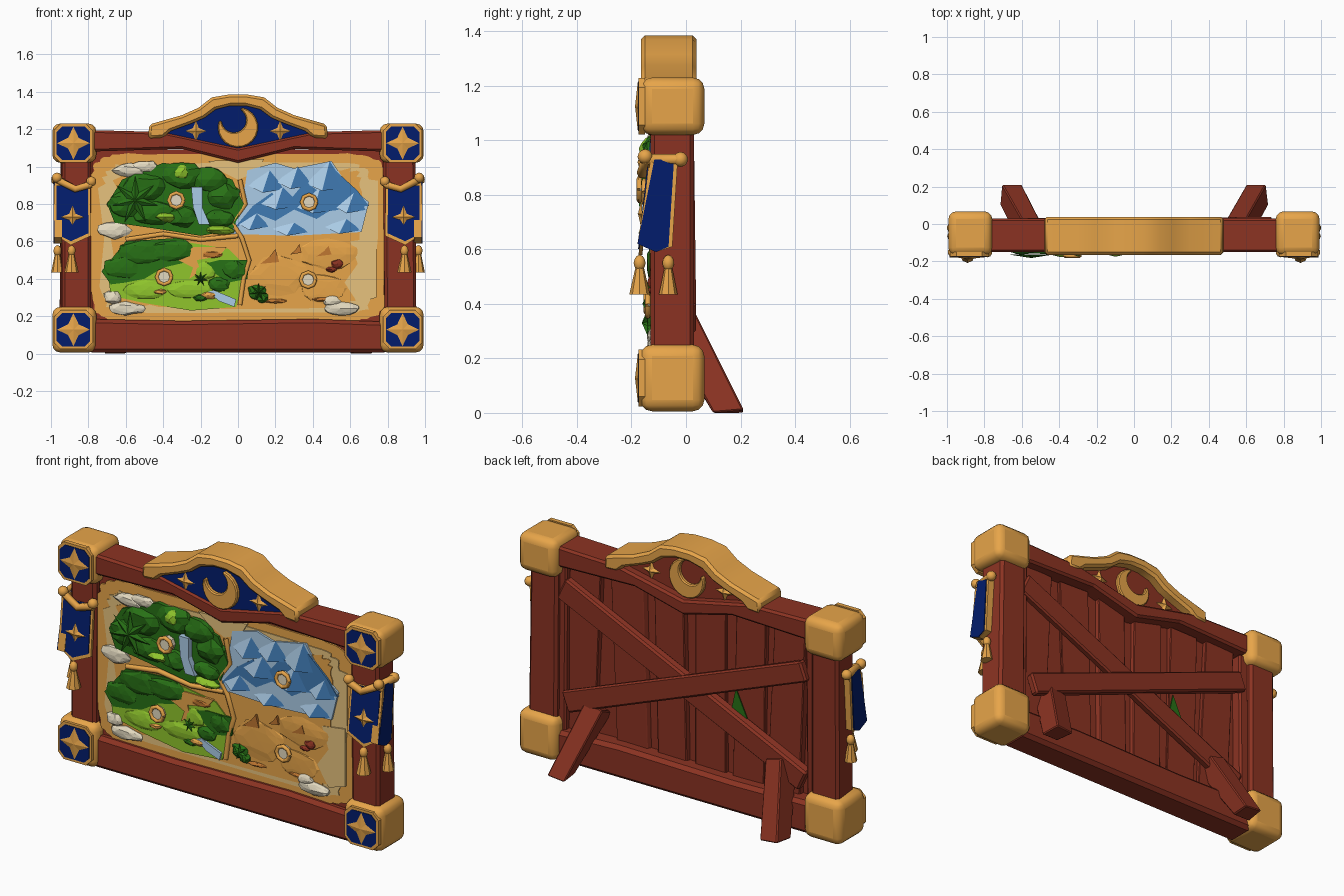
import bpy, bmesh, math, random
from mathutils import Vector

random.seed(4)
if "Cube" in bpy.data.objects:
    bpy.data.objects.remove(bpy.data.objects["Cube"])


def material(name, *rgb):
    col = [(c / 255) ** 2.2 for c in rgb] + [1]
    m = bpy.data.materials.new(name)
    m.use_nodes = True
    m.diffuse_color = col
    m.node_tree.nodes["Principled BSDF"].inputs["Base Color"].default_value = col
    return m


GOLD = material("gold", 234, 166, 76)
WOOD = material("red wood", 138, 54, 39)
NAVY = material("navy", 10, 34, 108)
PALE = material("pale parchment", 236, 198, 128)
GREEN = material("dark green", 44, 112, 28)
LIME = material("grass green", 142, 196, 48)
ICE = material("ice blue", 174, 208, 236)
BLUE = material("mountain blue", 66, 122, 178)
CREAM = material("cream", 226, 216, 190)
OCHRE = material("ochre", 190, 118, 52)


def make(name, bm, *mats, bevel=0, segments=1, smooth=False):
    bmesh.ops.recalc_face_normals(bm, faces=bm.faces)
    me = bpy.data.meshes.new(name)
    bm.to_mesh(me)
    bm.free()
    ob = bpy.data.objects.new(name, me)
    bpy.context.collection.objects.link(ob)
    for m in mats:
        me.materials.append(m)
    if bevel:
        b = ob.modifiers.new("bevel", "BEVEL")
        b.width, b.segments = bevel, segments
    if smooth:
        bpy.ops.object.select_all(action="DESELECT")
        ob.select_set(True)
        bpy.context.view_layer.objects.active = ob
        bpy.ops.object.shade_smooth_by_angle(angle=math.radians(50))
    return ob


def prism(name, pts, back, front, *mats, **kw):
    """Outline in x, z extruded along y."""
    bm = bmesh.new()
    face = bm.faces.new([bm.verts.new((x, back, z)) for x, z in pts])
    ext = bmesh.ops.extrude_face_region(bm, geom=[face])
    for v in ext["geom"]:
        if isinstance(v, bmesh.types.BMVert):
            v.co.y = front
    return make(name, bm, *mats, **kw)


def bar(name, a, b, width, depth, mat, bevel=0.01):
    a, b = Vector(a), Vector(b)
    axis = (b - a).normalized()
    side = axis.cross(Vector((0, 1, 0))).normalized()
    out = side.cross(axis)
    bm = bmesh.new()
    bmesh.ops.create_cube(bm, size=1)
    for v in bm.verts:
        c = v.co.copy()
        w = width * random.uniform(.88, 1.12)
        v.co = (a + b) / 2 + axis * c.z * (b - a).length + side * c.x * w + out * c.y * depth
        v.co.z = max(v.co.z, 0)
    return make(name, bm, mat, bevel=bevel)


def star(name, x, y, z, r, mat, points=4, waist=.4, rise=.014):
    bm = bmesh.new()
    n = points * 2
    rim = []
    for i in range(n):
        a, q = math.tau * i / n, r * (waist if i % 2 else 1)
        rim.append(bm.verts.new((x + q * math.sin(a), y, z + q * math.cos(a))))
    tip = bm.verts.new((x, y - rise, z))
    bm.faces.new(rim)
    for i in range(n):
        bm.faces.new((rim[i], rim[(i + 1) % n], tip))
    return make(name, bm, mat)


def ball(name, x, y, z, size, mat, jitter=0, cone=False, smooth=False):
    bm = bmesh.new()
    if cone:
        bmesh.ops.create_cone(bm, cap_ends=True, segments=8, radius1=1, radius2=.4, depth=2)
    else:
        bmesh.ops.create_icosphere(bm, subdivisions=2, radius=1)
    for v in bm.verts:
        k = 1 + random.uniform(-jitter, jitter)
        v.co = Vector((x, y, z)) + Vector([c * s * k for c, s in zip(v.co, size)])
    return make(name, bm, mat, smooth=smooth)


def cord(name, pts, radius, mat):
    cu = bpy.data.curves.new(name, "CURVE")
    cu.dimensions, cu.bevel_depth, cu.bevel_resolution = "3D", radius, 1
    sp = cu.splines.new("POLY")
    sp.points.add(len(pts) - 1)
    for p, q in zip(sp.points, pts):
        p.co = (*q, 1)
    cu.materials.append(mat)
    bpy.context.collection.objects.link(bpy.data.objects.new(name, cu))


def ragged(w, h, n=56, wobble=.012):
    pts = []
    for i in range(n):
        a = math.tau * i / n
        c, s = math.cos(a), math.sin(a)
        j = 1 + random.uniform(-wobble, wobble)
        pts.append((math.copysign(abs(c) ** .2, c) * w * j, .62 + math.copysign(abs(s) ** .2, s) * h * j))
    return pts


# Timber frame
prism("top_beam", [(-.8, 1.195), (-.4, 1.185), (0, 1.1), (.4, 1.185), (.8, 1.195), (.8, 1.08), (.3, 1.095),
                   (0, 1.02), (-.3, 1.095), (-.8, 1.08)], .03, -.15, WOOD, bevel=.012)
prism("bottom_beam", [(-.8, .005), (.8, .005), (.8, .17), (.4, .185), (-.3, .175), (-.8, .185)],
      .03, -.14, WOOD, bevel=.02)
for s in (-1, 1):
    bar("side_post", (s * .865, -.05, .1), (s * .86, -.05, 1.15), .165, .16, WOOD, .015)
    bar("inner_post", (s * .77, -.045, .15), (s * .76, -.045, 1.08), .06, .09, WOOD)

# Plank back with crossed braces and two leaning legs
prism("back_board", [(-.78, .15), (.78, .15), (.78, 1.09), (-.78, 1.09)], -.06, -.1, WOOD)
for i in range(6):
    x = -.62 + i * .25
    bar("back_plank", (x + random.uniform(-.05, .05), -.055, .15), (x, -.05, 1.09), .19,
        random.uniform(.02, .05), WOOD, .004)
prism("plank_gap", [(-.25, .49), (-.36, .52), (-.29, .67)], -.022, -.028, GREEN)
bar("long_brace", (.76, -.012, .96), (-.72, -.012, .28), .13, .05, WOOD)
bar("cross_brace", (.72, .012, .34), (-.74, .005, .9), .12, .05, WOOD)
for s in (-1, 1):
    bar("leg", (s * .56, -.03, .345), (s * .66, .156, -.03), .11, .125, WOOD, .006)

# Corner blocks with star panels
for s in (-1, 1):
    for z, half in ((1.125, .105), (.128, .122)):
        bm = bmesh.new()
        bmesh.ops.create_cube(bm, size=1)
        for v in bm.verts:
            v.co = (s * .875 + v.co.x * .235, -.05 + v.co.y * .235, z + v.co.z * half * 2)
        make("corner_block", bm, GOLD, bevel=.042, segments=3, smooth=True)
        for name, size, front, mat in (("panel_rim", .104, -.174, GOLD), ("panel", .09, -.177, NAVY)):
            cut = size * .66
            panel = [(s * .88 + x, z + h) for x, h in (
                (size, cut), (cut, size), (-cut, size), (-size, cut),
                (-size, -cut), (-cut, -size), (cut, -size), (size, -cut))]
            prism(name, panel, -.15, front, mat)
        star("corner_star", s * .88, -.177, z, .088, GOLD, waist=.46, rise=.01)

# Crest: gold arch, navy panel, moon and stars
outer = [(.48, 1.15), (.475, 1.225), (.3, 1.275), (.21, 1.315), (.14, 1.37), (.05, 1.385)]
inner = [(.4, 1.155), (.36, 1.19), (.25, 1.23), (.18, 1.26), (.12, 1.305), (.04, 1.325)]


def arch(half):
    return half + [(-x, z) for x, z in reversed(half)]


prism("crest_arch", arch(outer) + arch(inner)[::-1], .038, -.165, GOLD, bevel=.014, smooth=True)
crest = prism("crest_panel", arch(inner) + [(0, 1.08)], -.02, -.14, NAVY, WOOD)
for p in crest.data.polygons:
    p.material_index = int(p.normal.y > .5)
moon = []
for i in range(17):
    a = math.radians(162 + 276 * i / 16)
    moon.append((.108 * math.cos(a), 1.21 + .108 * math.sin(a)))
for i in range(17):
    a = math.radians(418 - 236 * i / 16)
    moon.append((-.022 + .066 * math.cos(a), 1.248 + .066 * math.sin(a)))
prism("crest_moon", moon, .0, -.162, GOLD, bevel=.006)
for s in (-1, 1):
    star("crest_star", s * .225, -.14, 1.19, .056, GOLD)
    star("crest_star_back", s * .225, -.019, 1.19, .056, GOLD, rise=-.02)

# Banners wrapped round the posts, with rods and tassels
for s in (-1, 1):
    for name, k, front, mat in (("banner_trim", 1, -.139, GOLD), ("banner", .86, -.143, NAVY)):
        shape = [(-.095, .9), (.1, .9), (.1, .64), (.01, .58 + (1 - k) * .15), (-.1, .63 + (1 - k) * .1)]
        ob = prism(name, [(s * (.885 + x * k), z) for x, z in shape], -.125, front, mat)
        for v in ob.data.vertices:
            v.co.y -= (.9 - v.co.z) * .11
    for name, trim, x, mat in (("side_trim", 0, .982, GOLD), ("side_banner", .014, .987, NAVY)):
        bm = bmesh.new()
        cut = [(-.13 + trim, .93), (-.03 - trim, .93), (-.05 - trim, .61), (-.11, .59), (-.178, .62)]
        f = bm.faces.new([bm.verts.new((s * .94, y, z)) for y, z in cut])
        for g in bmesh.ops.extrude_face_region(bm, geom=[f])["geom"]:
            if isinstance(g, bmesh.types.BMVert):
                g.co.x = s * x
        make(name, bm, mat)
    star("banner_star", s * .885, -.162, .73, .062, GOLD)
    cord("banner_rod", [(s * .785, -.15, .905), (s * .87, -.16, .88), (s * .965, -.15, .93),
                        (s * .975, -.02, .93)], .021, GOLD)
    for x, y, z in ((.785, -.15, .92), (.968, -.15, .94), (.972, -.02, .93)):
        ball("rod_knob", s * x, y, z, (.028,) * 3, GOLD, smooth=True)
    for x, y, r in ((.89, -.17, .038), (.965, -.065, .034)):
        ball("tassel", s * x, y, .485, (r, r, .05), GOLD, cone=True)
        ball("tassel_knot", s * x, y, .55, (.022, .022, .03), GOLD, smooth=True)

# Layered parchment
prism("parchment", ragged(.785, .45), -.09, -.108, GOLD)
prism("parchment_faded_edge", ragged(.73, .4, wobble=.03), -.1, -.113, PALE)
prism("parchment_middle", ragged(.665, .375, wobble=.04), -.1, -.118, GOLD)
prism("faded_top", [(-.16, 1.03), (.14, 1.04), (.1, .97), (0, .93), (-.1, .98)], -.1, -.121, PALE)
prism("faded_right", [(.74, .62), (.6, .6), (.64, .48), (.57, .38), (.64, .27), (.74, .3)], -.1, -.121, PALE)

# Map regions
prism("forest", [(-.7, .8), (-.62, .93), (-.4, 1.02), (-.2, .99), (-.03, .93), (.03, .8), (-.03, .66),
                 (-.2, .63), (-.45, .67), (-.66, .7)], -.11, -.132, GREEN)
prism("meadow", [(-.7, .45), (-.6, .55), (-.3, .6), (-.05, .56), (.05, .46), (-.01, .25), (-.25, .23),
                 (-.5, .27), (-.68, .31)], -.11, -.124, LIME)
prism("woodland", [(-.73, .44), (-.6, .6), (-.3, .62), (-.24, .55), (-.27, .49), (-.4, .46), (-.5, .4),
                   (-.6, .38), (-.68, .37)], -.11, -.128, GREEN)
prism("hedge", [(-.18, .48), (-.1, .5), (.06, .5), (.05, .4), (-.05, .38), (-.14, .44)], -.11, -.128, GREEN)
prism("meadow_path", [(-.32, .5), (-.24, .57), (-.06, .57), (-.1, .52), (-.22, .5), (-.2, .44), (-.26, .4),
                      (-.24, .46)], -.11, -.13, GOLD)
prism("ice_field", [(-.04, .64), (.03, .85), (.05, .98), (.2, 1.02), (.3, .99), (.5, 1.03), (.58, .91), (.7, .81),
                    (.66, .65), (.3, .63)], -.11, -.124, ICE)
prism("blue_range", [(-.03, .66), (.08, .79), (.18, .86), (.26, .8), (.36, .92), (.44, .86), (.52, .98), (.64, .87),
                     (.7, .79), (.5, .77), (.42, .72), (.3, .77), (.2, .71), (.1, .75)], -.11, -.128, BLUE)


def mounds(name, mat, spots, rise=.03, y=-.122, jitter=.15):
    for x, z, rx, rz in spots:
        ball(name, x, y, z, (rx, rise, rz), mat, jitter)


mounds("tree_crown", GREEN, [(-.6, .8, .1, .07), (-.5, .89, .11, .08), (-.3, .95, .12, .07), (-.15, .93, .1, .07),
                             (-.08, .84, .09, .07), (-.45, .75, .12, .07), (-.3, .73, .08, .06), (-.1, .72, .09, .05)], .04)
mounds("bright_crown", LIME, [(-.3, .97, .06, .045), (-.39, .73, .07, .03), (-.1, .66, .08, .025)], .05)
mounds("wood_hill", GREEN, [(-.62, .46, .1, .06), (-.52, .54, .12, .07), (-.36, .55, .13, .06),
                            (-.02, .45, .07, .05), (-.1, .37, .06, .04), (-.2, .3, .04, .02)], .022)
mounds("meadow_hill", LIME, [(-.5, .34, .12, .05), (-.25, .34, .14, .05), (-.18, .44, .06, .05)], .014)
mounds("sandy_patch", GOLD, [(-.16, .31, .05, .02), (-.42, .33, .04, .015)], .022)
mounds("ground_rock", OCHRE, [(-.14, .53, .06, .02), (.2, .28, .06, .012), (.45, .29, .06, .012)], .014)
mounds("red_rock", WOOD, [(.53, .48, .035, .025), (.5, .45, .03, .015)], .018)
mounds("dune", GOLD, [(.22, .42, .17, .1), (.48, .53, .16, .08), (.46, .35, .12, .08)], .008)
mounds("oasis", GREEN, [(.1, .33, .05, .04), (.13, .3, .03, .03)], .022)
mounds("cloud", CREAM, [(-.58, .98, .09, .035), (-.5, 1.0, .08, .03), (-.66, .66, .09, .045), (-.6, .24, .1, .035),
                        (-.67, .3, .05, .035), (.55, .24, .1, .035), (.5, .28, .05, .03)], .022)
for x, z, r, y in ((-.55, .82, .13, -.162), (-.2, .4, .04, -.14), (.11, .33, .05, -.142)):
    star("fern", x, y, z, r, GREEN, points=7, waist=.35, rise=.02)

# Mountains: lit flank, shaded flank
for x, z, w, h in ((.15, .88, .1, .1), (.3, .9, .1, .1), (.47, .89, .11, .14), (.22, .79, .12, .1),
                   (.42, .77, .13, .12), (.6, .77, .09, .09), (.08, .68, .09, .07), (.28, .65, .1, .05),
                   (.56, .66, .1, .06)):
    bm = bmesh.new()
    left, right, top, front = [bm.verts.new(c) for c in (
        (x - w, -.122, z + .02), (x + w, -.122, z), (x + .02, -.128, z + h), (x - .02, -.148, z - .02))]
    for f, m in (((left, front, top), 0), ((front, right, top), 1), ((left, right, front), 0)):
        bm.faces.new(f).material_index = m
    make("mountain", bm, ICE, BLUE)
for x, z, w, h in ((.17, .48, .05, .1), (.31, .53, .03, .07), (.46, .52, .04, .07)):
    prism("desert_spire", [(x - w, z), (x + w, z + .01), (x + w * .6, z + h * .8), (x, z + h * .4)], -.11, -.132, OCHRE)

# Rivers, ridges between regions, and round markers
prism("waterfall", [(-.25, .89), (-.19, .89), (-.19, .78), (-.15, .69), (-.21, .69), (-.24, .78)], -.12, -.164, ICE)
prism("river", [(-.16, .33), (-.13, .34), (-.01, .29), (-.02, .25), (-.1, .28)], -.12, -.136, ICE)
cord("upright_ridge", [(.01, -.12, .93), (.04, -.12, .8), (-.03, -.12, .7), (.02, -.12, .62),
                       (.06, -.12, .5), (.03, -.12, .4), (.01, -.12, .26)], .014, GOLD)
cord("level_ridge", [(-.6, -.12, .61), (-.4, -.125, .64), (-.2, -.12, .61), (0, -.12, .63)], .014, GOLD)
for x, z, y in ((-.33, .82, -.17), (.38, .81, -.152), (-.395, .41, -.145), (.375, .395, -.14)):
    ring = [(x + .04 * math.cos(a), z + .04 * math.sin(a)) for a in [math.tau * k / 8 for k in range(8)]]
    prism("marker", ring, -.11, y, CREAM)
    cord("marker_ring", [(px, y, pz) for px, pz in ring + ring[:1]], .011, GOLD)
